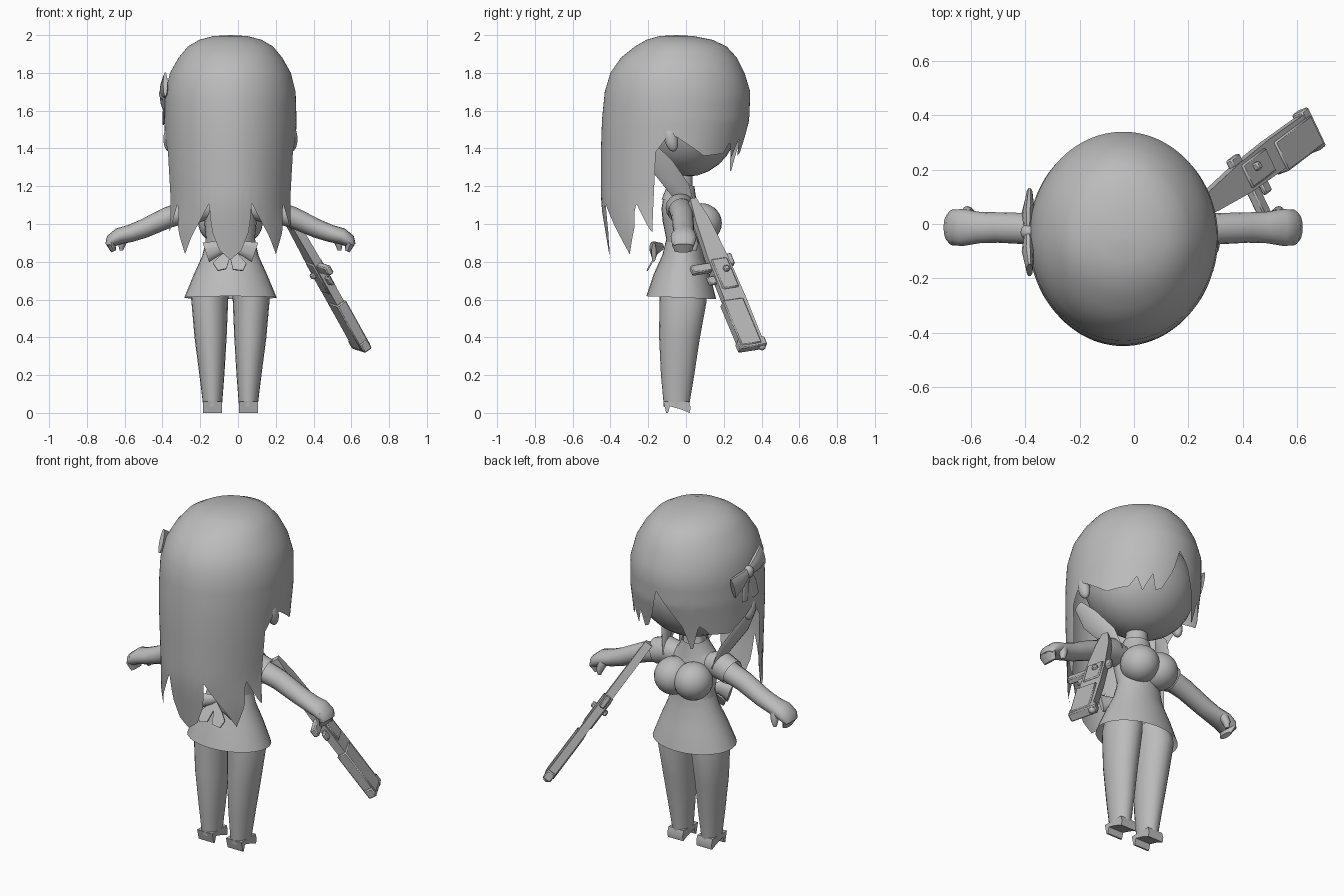
import bpy, bmesh, math
from mathutils import Vector, Matrix

cube = bpy.data.objects.get("Cube")
if cube:
    bpy.data.objects.remove(cube, do_unlink=True)

mat = bpy.data.materials.new("plain grey")
mat.use_nodes = True
GREY = (0.5, 0.5, 0.5, 1)
mat.diffuse_color = GREY
mat.node_tree.nodes["Principled BSDF"].inputs["Base Color"].default_value = GREY

CX = -0.04  # body centre line
SIDES = (("left", 1), ("right", -1))
parts = []


def finish(name, bm):
    bmesh.ops.remove_doubles(bm, verts=bm.verts, dist=0.0005)
    bmesh.ops.recalc_face_normals(bm, faces=bm.faces)
    me = bpy.data.meshes.new(name)
    bm.to_mesh(me)
    bm.free()
    me.materials.append(mat)
    ob = bpy.data.objects.new(name, me)
    bpy.context.collection.objects.link(ob)
    parts.append(ob)
    return ob


def lerp(table, x):
    for a, b in zip(table, table[1:]):
        if a[0] <= x <= b[0]:
            t = (x - a[0]) / (b[0] - a[0])
            return [p + (q - p) * t for p, q in zip(a[1:], b[1:])]
    return list(table[-1][1:] if x > table[-1][0] else table[0][1:])


def loft(name, rings, u=(1, 0, 0), n=20, caps=True):
    """Skin elliptical rings (x, y, z, radius along u, other radius)."""
    bm = bmesh.new()
    pts = [Vector(r[:3]) for r in rings]
    loops = []
    for i, r in enumerate(rings):
        tan = (pts[min(i + 1, len(pts) - 1)] - pts[max(i - 1, 0)]).normalized()
        side = Vector(u)
        side = (side - tan * side.dot(tan)).normalized()
        other = tan.cross(side)
        loops.append([bm.verts.new(pts[i] + side * r[3] * math.cos(k * math.tau / n)
                                   + other * r[4] * math.sin(k * math.tau / n))
                      for k in range(n)])
    for a, b in zip(loops, loops[1:]):
        for k in range(n):
            bm.faces.new((a[k], a[k - 1], b[k - 1], b[k]))
    if caps:
        bm.faces.new(loops[0])
        bm.faces.new(loops[-1])
    return finish(name, bm)


def ball(name, centre, size, rot=0):
    bm = bmesh.new()
    m = Matrix.Translation(centre) @ Matrix.Rotation(rot, 4, "X") @ Matrix.Diagonal((*size, 1))
    bmesh.ops.create_uvsphere(bm, u_segments=24, v_segments=14, radius=1, matrix=m)
    return finish(name, bm)


def plate(name, outline, thick, frame):
    """Extrude an outline lying in the first two axes of a frame."""
    bm = bmesh.new()
    f = bm.faces.new([bm.verts.new((a, b, -thick / 2)) for a, b in outline])
    new = bmesh.ops.extrude_face_region(bm, geom=[f])["geom"]
    bmesh.ops.translate(bm, vec=(0, 0, thick), verts=[g for g in new if isinstance(g, bmesh.types.BMVert)])
    bm.transform(frame)
    return finish(name, bm)


def frame(origin, a, b):
    a = Vector(a).normalized()
    b = Vector(b)
    b = (b - a * b.dot(a)).normalized()
    return Matrix.Translation(origin) @ Matrix((a, b, a.cross(b))).transposed().to_4x4()


# Hair: one shell whose lower edge is cut into a fringe and long back locks
shape = [(0.8, .33, .26, -.40), (0.95, .345, .26, -.425), (1.1, .33, .26, -.45), (1.3, .34, .28, -.45),
         (1.4, .345, .30, -.45), (1.55, .35, .335, -.445), (1.7, .345, .34, -.43), (1.8, .32, .31, -.40),
         (1.88, .275, .27, -.345), (1.94, .225, .215, -.27), (1.975, .165, .14, -.21),
         (1.995, .09, .04, -.14), (2.0, .0, -.05, -.051)]
back = [(50, 1.37), (65, 1.36), (80, 1.42), (95, 1.48), (106, 1.38), (109, .95), (113, .98), (123, 1.12),
        (126, .98), (134, .84), (140, .90), (150, 1.0), (160, 1.11), (163, .97), (170, .86), (180, .81)]
fringe = [(-46, 1.38), (-37, 1.43), (-29, 1.26), (-22, 1.42), (-10, 1.54), (0, 1.62), (6, 1.48), (14, 1.38),
          (20, 1.36), (24, 1.45), (32, 1.35), (38, 1.43), (46, 1.36)]
levels = [2, 1.995, 1.975, 1.94, 1.91, 1.88, 1.84, 1.8, 1.75, 1.7, 1.64]
bm = bmesh.new()
cols = []
COUNT = 180
for c in range(COUNT):
    deg = -180 + 360 * c / COUNT
    a = math.radians(deg)
    low = lerp(fringe, deg)[0] if abs(deg) < 46 else lerp(back, abs(deg))[0]
    col = []
    for z in levels + [1.64 + (low - 1.64) * k / 10 for k in range(1, 11)]:
        rx, yf, yb = lerp(shape, z)
        ry = yf + .05 if math.cos(a) > 0 else -.05 - yb
        col.append(bm.verts.new((CX + rx * math.sin(a), -.05 + ry * math.cos(a), z)))
    cols.append(col)
for c in range(COUNT):
    p, q = cols[c - 1], cols[c]
    for k in range(len(p) - 1):
        bm.faces.new((p[k], q[k], q[k + 1], p[k + 1]))
finish("hair", bm)

# Head
ball("face", (CX, 0.0, 1.54), (.315, .275, .29))
for side, s in SIDES:
    ball(side + "_ear", (CX + s * .325, -.08, 1.45), (.03, .035, .068), math.radians(15))
    loft(side + "_inner_lock", [(CX + s * .28, -.18, 1.40, .01, .03), (CX + s * .25, -.12, 1.30, .012, .06),
                                (CX + s * .19, -.03, 1.18, .012, .055), (CX + s * .16, .03, 1.08, .01, .02)], n=8)

# Hair bow on the right side of the head
BX = -.39
for tag, y, z in (("front", .11, 1.64), ("rear", -.17, 1.74)):
    my, mz = (y - .03) / 2, (z + 1.69) / 2
    loft("bow_" + tag + "_loop", [(BX, -.03, 1.69, .015, .025), (BX, my, mz, .024, .05),
                                  (BX + .005, y, z, .012, .07)], n=10)
ball("bow_knot", (BX, -.03, 1.69), (.028, .03, .035))
for y in (-.09, .01):
    loft("bow_tail", [(BX, -.03, 1.69, .008, .015), (BX, y * .7 - .01, 1.61, .008, .03),
                      (BX - .005, y, 1.53, .005, .03)], n=8)

# Neck, torso and bust
loft("torso", [(CX, -.01, .82, .14, .10), (CX, -.01, .93, .13, .095), (CX, -.025, 1.03, .14, .10),
               (CX, -.035, 1.09, .14, .095), (CX, -.035, 1.14, .11, .085), (CX, -.03, 1.18, .065, .065),
               (CX, -.02, 1.30, .055, .055)], n=24)
loft("collar", [(CX, -.035, 1.12, .12, .095), (CX, -.03, 1.17, .085, .08), (CX, -.025, 1.21, .07, .07)],
     n=24, caps=False)
for side, s in SIDES:
    ball(side + "_bust", (CX + s * .065, .08, 1.005), (.105, .11, .105))

# Skirt
loft("skirt", [(CX, -.01, .90, .132, .098), (CX, -.015, .83, .15, .11), (CX, -.02, .73, .195, .15),
               (CX, -.025, .61, .245, .185)], n=28, caps=False)

# Back ribbon: loops and hanging tails
for side, s in SIDES:
    loft(side + "_ribbon_loop", [(CX, -.13, .88, .02, .015), (CX + s * .07, -.17, .87, .04, .025),
                                 (CX + s * .13, -.17, .85, .055, .012)], u=(0, 0, 1), n=10)
    plate(side + "_ribbon_tail", [(0, -.012), (.12, -.045), (.15, 0), (.12, .035), (0, .012)], .008,
          frame((CX, -.14, .87), (s * .45, -.45, -.8), (1, 0, 0)))

# Limbs
for side, s in SIDES:
    lx = CX + s * .095
    loft(side + "_leg", [(lx, -.02, .70, .09, .12), (lx + s * .015, -.015, .60, .098, .125),
                         (lx + s * .01, -.035, .40, .085, .108), (lx + s * .003, -.045, .20, .066, .088),
                         (lx, -.05, .06, .052, .07), (lx, -.05, .035, .05, .068)])
    down = frame((lx, -.05, .05), (0, 1, 0), (0, 0, 1))
    plate(side + "_shoe", [(-.07, .01), (-.055, -.05), (-.045, -.05), (-.035, -.015), (.02, -.03),
                           (.07, -.05), (.075, -.02), (.065, .01)], .1, down)
    loft(side + "_arm", [(CX + s * x, y, z, ra, rb) for x, y, z, ra, rb in
                         ((.10, -.03, 1.08, .06, .05), (.20, -.025, 1.075, .065, .06),
                          (.33, -.018, 1.035, .058, .056), (.46, -.013, .975, .056, .05),
                          (.53, -.013, .95, .058, .046), (.59, -.013, .935, .068, .044),
                          (.63, -.013, .91, .066, .035), (.645, -.013, .885, .05, .02))],
         u=(0, 1, 0), n=16)
    loft(side + "_sleeve", [(CX + s * x, y, z, r, r) for x, y, z, r in
                            ((.10, -.03, 1.085, .06), (.18, -.03, 1.085, .078), (.25, -.022, 1.065, .072))],
         u=(0, 1, 0), n=16, caps=False)
    # Curled fingers and thumb
    loft(side + "_fingers", [(CX + s * .615, -.015, .93, .062, .03), (CX + s * .633, -.015, .89, .06, .025),
                             (CX + s * .618, -.015, .855, .045, .014)], u=(0, 1, 0), n=12)
    loft(side + "_thumb", [(CX + s * .565, .03, .93, .025, .028), (CX + s * .575, .045, .89, .022, .02),
                           (CX + s * .578, .045, .86, .012, .01)], u=(0, 1, 0), n=10)

# Slung rifle: stepped plates along one slanted axis
gun = frame((.235, .04, 1.10), (.415, .315, -.75), (.4, -.9, -.1))


def block(name, u0, u1, v0, v1, thick):
    ob = plate(name, [(u0, v0), (u1, v0), (u1, v1), (u0, v1)], thick, gun)
    bev = ob.modifiers.new("soft edges", "BEVEL")
    bev.width = .006


plate("rifle_body", [(-.03, -.02), (.1, -.045), (.35, -.06), (.6, -.065), (.9, -.06), (.9, .065),
                     (.6, .06), (.35, .055), (.1, .035), (-.03, .015)], .045, gun)
block("rifle_stock", .62, .91, -.045, .075, .06)
block("rifle_butt", .87, .925, -.075, .085, .05)
block("rifle_receiver", .36, .55, -.05, .045, .06)
block("rifle_grip", .37, .42, .04, .165, .035)
block("rifle_trigger_guard", .45, .50, .05, .10, .02)
block("rifle_sight", .33, .40, -.09, -.05, .03)
block("rifle_bolt", .42, .45, -.03, .0, .10)
ball("rifle_end_knob", gun @ Vector((.92, -.05, 0)), (.02, .02, .02))

# Smooth shading with crisp edges
bpy.ops.object.select_all(action="DESELECT")
for ob in parts:
    ob.select_set(True)
bpy.context.view_layer.objects.active = parts[0]
bpy.ops.object.shade_smooth_by_angle(angle=math.radians(40))
